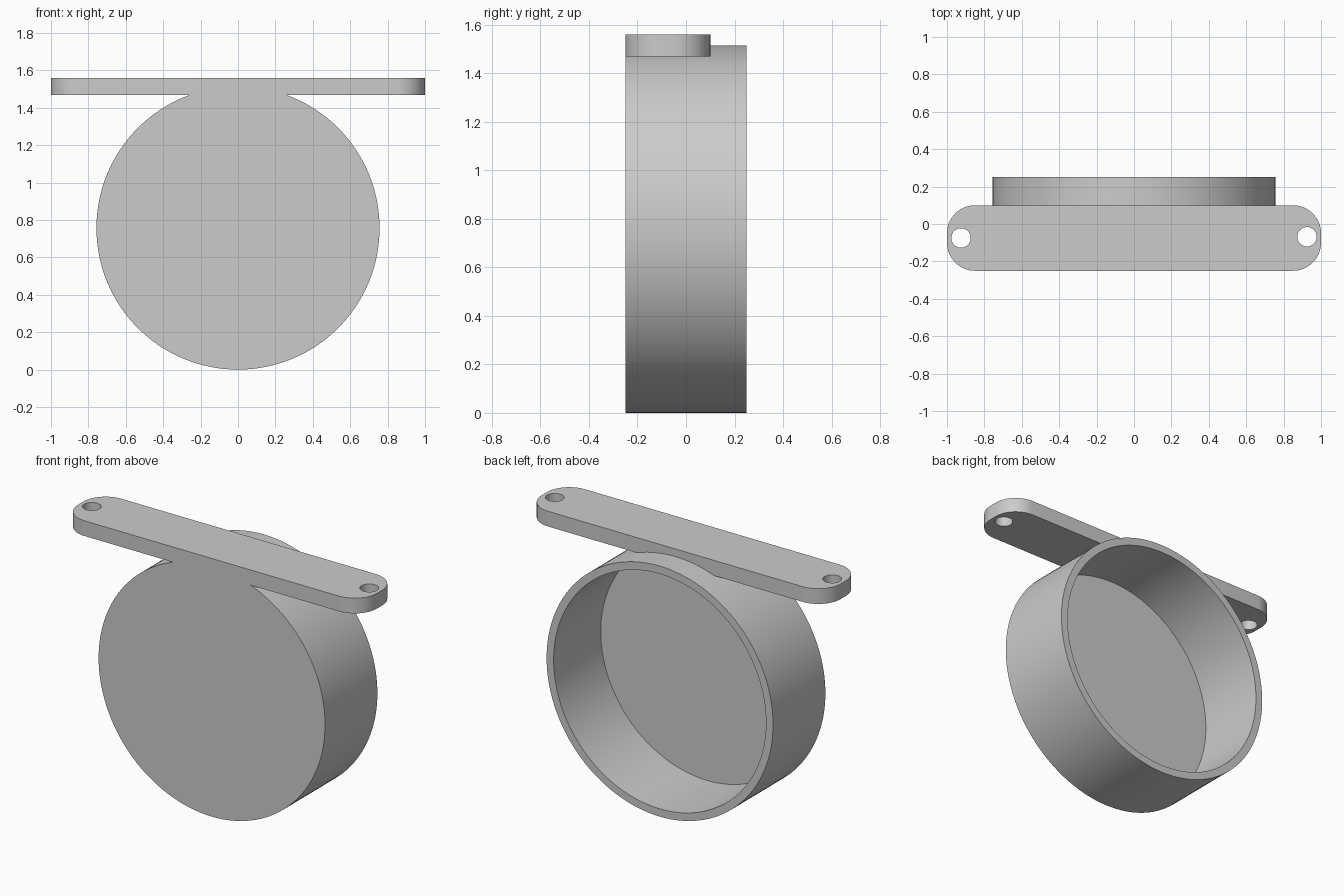
import bpy
import bmesh
from math import sin, cos, pi, radians

cube = bpy.data.objects.get("Cube")
if cube:
    bpy.data.objects.remove(cube, do_unlink=True)

# Single grey material
GREY = (0.6, 0.6, 0.6, 1.0)
grey = bpy.data.materials.new("grey")
grey.use_nodes = True
grey.diffuse_color = GREY
grey.node_tree.nodes["Principled BSDF"].inputs["Base Color"].default_value = GREY

RADIUS = 0.757
INNER = 0.71
FRONT, BACK = -0.25, 0.25
FLOOR = -0.2
PLATE_BOTTOM, PLATE_TOP = 1.468, 1.56
PLATE_BACK = 0.10
CORNER = 0.15


def finish(name, bm):
    """Turn the bmesh into a named object with smooth sides and sharp rims."""
    bmesh.ops.recalc_face_normals(bm, faces=bm.faces[:])
    mesh = bpy.data.meshes.new(name)
    bm.to_mesh(mesh)
    bm.free()
    mesh.materials.append(grey)
    obj = bpy.data.objects.new(name, mesh)
    bpy.context.collection.objects.link(obj)
    bpy.ops.object.select_all(action="DESELECT")
    obj.select_set(True)
    bpy.context.view_layer.objects.active = obj
    bpy.ops.object.shade_smooth_by_angle(angle=radians(30))
    return obj


def arc(cx, cy, r, start, end, steps):
    return [(cx + r * cos(start + (end - start) * i / steps),
             cy + r * sin(start + (end - start) * i / steps))
            for i in range(steps + 1)]


def add_loop(bm, points, z):
    verts = [bm.verts.new((x, y, z)) for x, y in points]
    return [bm.edges.new((v, verts[(i + 1) % len(verts)]))
            for i, v in enumerate(verts)]


# Round cup: closed at the front, open at the back
bm = bmesh.new()
circle = arc(0, 0, 1, 0, 2 * pi, 128)[:-1]
profile = [(RADIUS, FRONT), (RADIUS, BACK), (INNER, BACK), (INNER, FLOOR)]
rings = [[bm.verts.new((r * c, y, RADIUS + r * s)) for c, s in circle]
         for r, y in profile]
for a, b in zip(rings, rings[1:]):
    for i in range(len(circle)):
        j = (i + 1) % len(circle)
        bm.faces.new((a[i], a[j], b[j], b[i]))
bm.faces.new(rings[0])
bm.faces.new(rings[-1])
finish("round_cup", bm)

# Mounting plate: rounded outline with a screw hole near each end
bm = bmesh.new()
outline = []
corners = [(1, PLATE_BACK, -1), (-1, PLATE_BACK, -1), (-1, FRONT, 1), (1, FRONT, 1)]
for k, (side, edge, inward) in enumerate(corners):
    outline += arc(side * (1 - CORNER), edge + inward * CORNER, CORNER,
                   k * pi / 2, (k + 1) * pi / 2, 16)
edges = add_loop(bm, outline, PLATE_BOTTOM)
for x, y in ((-0.925, -0.075), (0.925, -0.068)):
    edges += add_loop(bm, arc(x, y, 0.052, 0, 2 * pi, 32)[:-1], PLATE_BOTTOM)
bmesh.ops.triangle_fill(bm, edges=edges, use_beauty=True, normal=(0, 0, 1))
extruded = bmesh.ops.extrude_face_region(bm, geom=bm.faces[:], use_keep_orig=True)
top = [g for g in extruded["geom"] if isinstance(g, bmesh.types.BMVert)]
bmesh.ops.translate(bm, verts=top, vec=(0, 0, PLATE_TOP - PLATE_BOTTOM))
finish("mounting_plate", bm)
